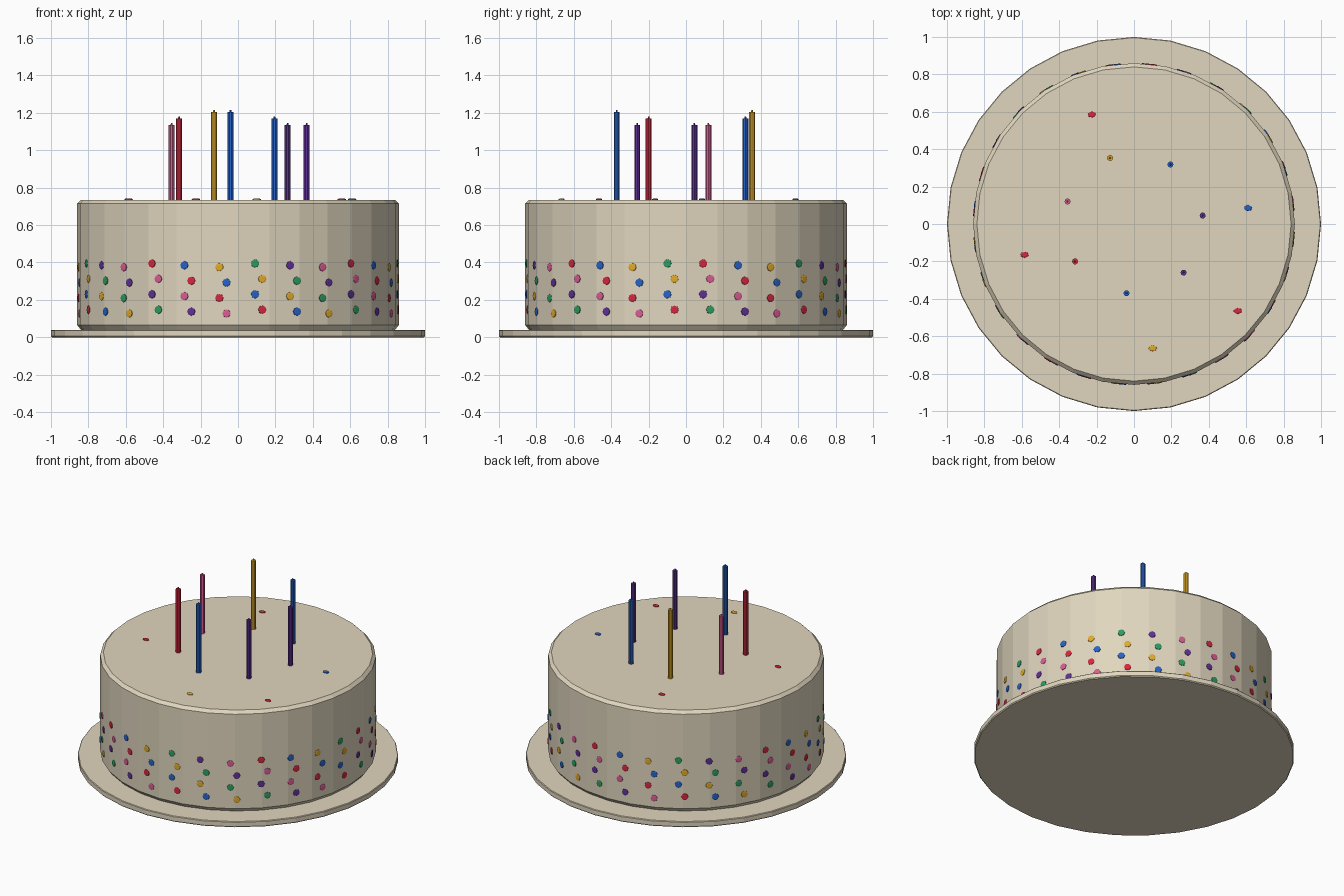
import bpy, math
from mathutils import Matrix, Vector

if "Cube" in bpy.data.objects:
    bpy.data.objects.remove(bpy.data.objects["Cube"])


def material(name, rgb):
    m = bpy.data.materials.new(name)
    lin = [((c / 255 + 0.055) / 1.055) ** 2.4 for c in rgb]
    m.diffuse_color = (*lin, 1)
    m.use_nodes = True
    m.node_tree.nodes["Principled BSDF"].inputs["Base Color"].default_value = m.diffuse_color
    return m


cream = material("cream", (224, 214, 190))
# order of the repeating sprinkle colours
RED, BLUE, YELLOW, GREEN, PURPLE, PINK = range(6)
candy = [material("red", (212, 40, 62)), material("blue", (40, 98, 198)),
         material("yellow", (224, 170, 45)), material("green", (46, 155, 98)),
         material("purple", (96, 48, 150)), material("pink", (218, 92, 148))]


def lathe(name, profile, sides, mat, matrix=Matrix()):
    """Closed solid of revolution from (radius, height) points."""
    verts, faces = [], []
    for r, z in profile:
        for i in range(sides):
            a = 2 * math.pi * i / sides
            verts.append(matrix @ Vector((r * math.cos(a), r * math.sin(a), z)))
    for k in range(len(profile) - 1):
        for i in range(sides):
            j = (i + 1) % sides
            faces.append((k * sides + i, k * sides + j,
                          (k + 1) * sides + j, (k + 1) * sides + i))
    faces.append(tuple(reversed(range(sides))))
    faces.append(tuple(range((len(profile) - 1) * sides, len(profile) * sides)))
    mesh = bpy.data.meshes.new(name)
    mesh.from_pydata(verts, [], faces)
    mesh.materials.append(mat)
    obj = bpy.data.objects.new(name, mesh)
    bpy.context.collection.objects.link(obj)
    return obj


SIDES, R, TOP = 32, 0.86, 0.735

# serving plate and cake body
lathe("plate", [(0.994, 0), (1, 0.006), (1, 0.036), (0.996, 0.04)], SIDES, cream)
lathe("cake", [(0.84, 0.04), (R, 0.065), (R, 0.715), (0.84, TOP)], SIDES, cream)

# candles: x, y, top height, colour
candles = [(-0.355, 0.12, 1.135, PINK), (-0.315, -0.2, 1.17, RED),
           (-0.128, 0.353, 1.205, YELLOW), (-0.04, -0.37, 1.205, BLUE),
           (0.195, 0.318, 1.17, BLUE), (0.265, -0.26, 1.135, PURPLE),
           (0.367, 0.045, 1.135, PURPLE)]
for n, (x, y, z, c) in enumerate(candles):
    lathe(f"candle_{n + 1}", [(0.016, 0.72), (0.016, z), (0.005, z), (0.004, z + 0.01)],
          10, candy[c], Matrix.Translation((x, y, 0)))

# sprinkles on the top
top = [(-0.225, 0.585, RED), (0.61, 0.085, BLUE), (-0.585, -0.165, RED),
       (0.555, -0.465, RED), (0.1, -0.665, YELLOW)]
for n, (x, y, c) in enumerate(top):
    lathe(f"top_sprinkle_{n + 1}", [(0.023, -0.003), (0.022, 0.004), (0.014, 0.007)], 8, candy[c],
          Matrix.Translation((x, y, TOP)) @ Matrix.Diagonal((1, 0.7, 1, 1)))

# four rows of sprinkles round the side, each lying flat on its cake facet
step = 2 * math.pi / SIDES
apothem = R * math.cos(step / 2)
for row in range(4):
    for i in range(28):
        a = math.radians((8.75, 6.15)[row % 2] + i * 360 / 28)
        facet = (math.floor(a / step) + 0.5) * step
        d = apothem / math.cos(a - facet)
        z = 0.137 + 0.0825 * row + (0.01, 0, -0.01)[i % 3]
        m = (Matrix.Translation((d * math.cos(a), d * math.sin(a), z))
             @ Matrix.Rotation(a, 4, 'Z') @ Matrix.Rotation(math.pi / 2, 4, 'Y'))
        lathe(f"side_sprinkle_{row + 1}_{i + 1}",
              [(0.023, -0.004), (0.022, 0.003), (0.015, 0.005)], 8,
              candy[(i + row + 3) % 6], m)
